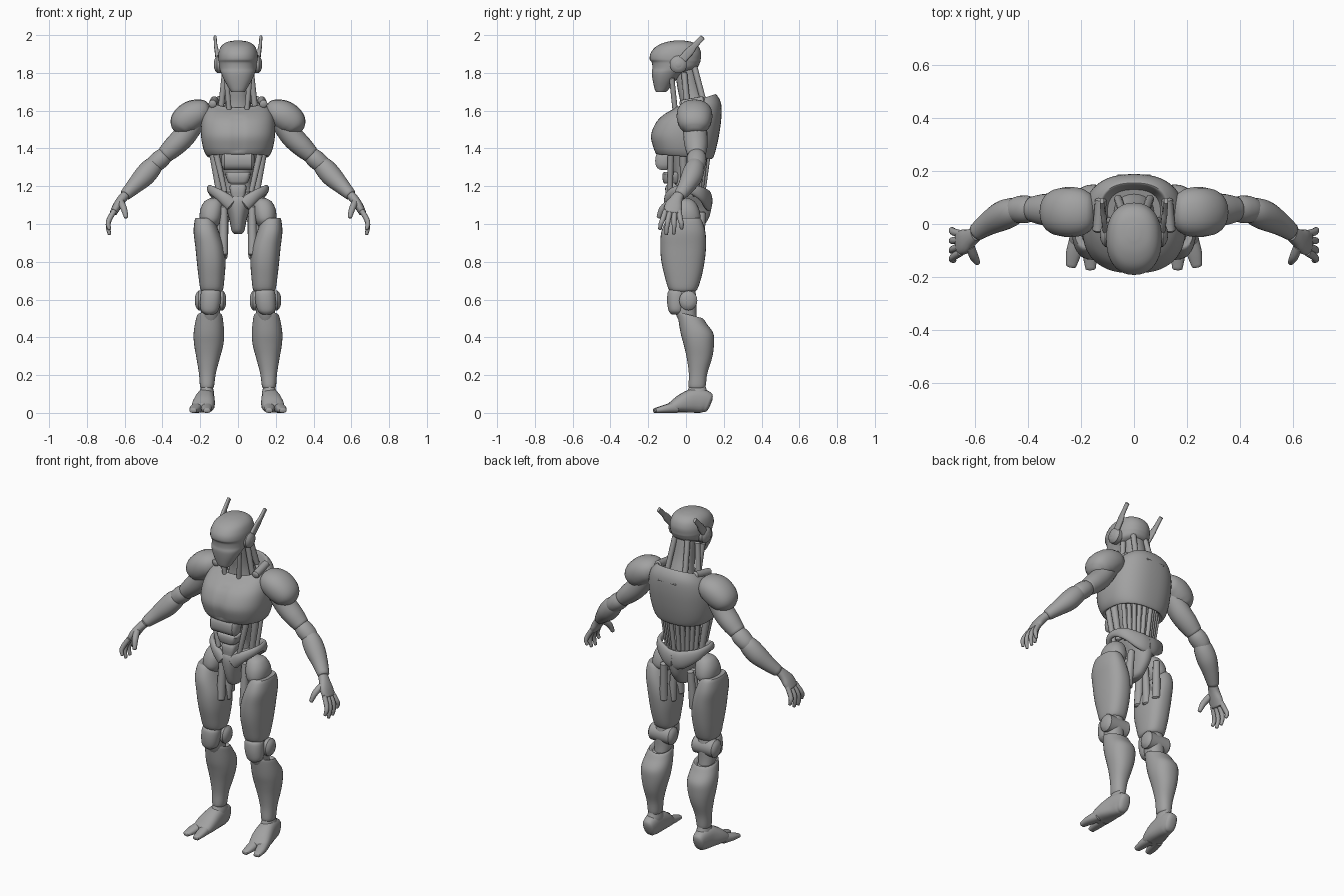
import bpy, math
from mathutils import Vector

grey = bpy.data.materials.new("plain_grey")
grey.diffuse_color = (0.36, 0.36, 0.36, 1)


def smooth_rows(rows, steps):
    """Catmull-Rom interpolation between rows of numbers."""
    out, n = [], len(rows)
    for i in range(n - 1):
        a, b = rows[max(i - 1, 0)], rows[i]
        c, d = rows[i + 1], rows[min(i + 2, n - 1)]
        for s in range(steps):
            t = s / steps
            out.append([0.5 * (2 * q + (r - p) * t + (2 * p - 5 * q + 4 * r - w) * t * t
                               + (3 * q - p - 3 * r + w) * t ** 3)
                        for p, q, r, w in zip(a, b, c, d)])
    return out + [list(rows[-1])]


def section(n, p):
    """Unit superellipse outline."""
    pts = []
    for i in range(n):
        c, s = math.cos(2 * math.pi * i / n), math.sin(2 * math.pi * i / n)
        pts.append((math.copysign(abs(c) ** (2 / p), c), math.copysign(abs(s) ** (2 / p), s)))
    return pts


def skin(name, rings, mirror, angle=40):
    n = len(rings[0])
    verts = [v for r in rings for v in r]
    faces = [(k * n + i, k * n + (i + 1) % n, (k + 1) * n + (i + 1) % n, (k + 1) * n + i)
             for k in range(len(rings) - 1) for i in range(n)]
    faces += [tuple(reversed(range(n))), tuple(range(len(verts) - n, len(verts)))]
    mesh = bpy.data.meshes.new(name)
    mesh.from_pydata(verts, [], faces)
    mesh.polygons.foreach_set("use_smooth", [True] * len(faces))
    mesh.set_sharp_from_angle(angle=math.radians(angle))
    mesh.materials.append(grey)
    obj = bpy.data.objects.new(name, mesh)
    bpy.context.collection.objects.link(obj)
    if mirror:
        obj.modifiers.new("mirror", 'MIRROR').use_mirror_merge = False
    return obj


def stack(name, rows, mirror=False, n=32, p=2.2, steps=4):
    """Level sections: z, centre x, half width, front y, back y, tilt."""
    rings = []
    for z, cx, rx, y0, y1, k in smooth_rows(rows, steps):
        cy, ry = (y0 + y1) / 2, (y1 - y0) / 2
        rings.append([(cx + c * rx, cy + s * ry, z + k * s * ry) for c, s in section(n, p)])
    return skin(name, rings, mirror)


def limb(name, rows, ref=(0, 1, 0), mirror=True, n=20, p=2.0, steps=4):
    """Sections along a path: x, y, z, radius along ref, radius across."""
    rows = smooth_rows(rows, steps)
    pts = [Vector(r[:3]) for r in rows]
    rings, last = [], len(pts) - 1
    for i, (c, r) in enumerate(zip(pts, rows)):
        t = (pts[min(i + 1, last)] - pts[max(i - 1, 0)]).normalized()
        u = Vector(ref)
        u = (u - u.dot(t) * t).normalized()
        v = t.cross(u)

        def ring(scale, shift):
            o = c + t * shift
            return [o + u * (a * r[3] * scale) + v * (b * r[4] * scale) for a, b in section(n, p)]
        m = min(r[3], r[4])
        if i == 0:
            rings += [ring(0.45, -0.35 * m), ring(0.8, -0.2 * m)]
        rings.append(ring(1, 0))
        if i == last:
            rings += [ring(0.8, 0.2 * m), ring(0.45, 0.35 * m)]
    return skin(name, rings, mirror)


def rod(name, a, b, r, r2=None, mirror=True):
    return limb(name, [(*a, r, r), (*b, r2 or r, r2 or r)], ref=(1, 0.3, 0),
                mirror=mirror, n=10, steps=1)


# Head with brow ridge and tapering jaw
stack("head", [
    (1.700, 0, .036, -.160, -.105, 0), (1.715, 0, .046, -.166, -.090, 0),
    (1.760, 0, .072, -.176, -.055, 0), (1.800, 0, .090, -.181, -.010, 0),
    (1.825, 0, .098, -.178, .055, 0), (1.855, 0, .102, -.181, .074, 0),
    (1.872, 0, .105, -.192, .078, 0), (1.905, 0, .103, -.187, .080, 0),
    (1.940, 0, .090, -.158, .066, 0), (1.962, 0, .062, -.110, .035, 0),
    (1.971, 0, .020, -.060, -.010, 0)], n=40, p=2.25)
limb("ear_disc", [(.085, -.04, 1.845, .046, .046), (.110, -.04, 1.845, .046, .046)], n=28, steps=1)
limb("ear_hub", [(.110, -.04, 1.845, .028, .028), (.118, -.04, 1.845, .028, .028)], n=24, steps=1)
limb("antenna", [(.108, -.025, 1.865, .010, .022), (.114, .025, 1.920, .010, .022),
                 (.118, .045, 1.943, .009, .015), (.121, .088, 1.988, .008, .014)],
     ref=(1, 0, 0), p=3, steps=2)

# Neck column and cables
stack("neck", [(1.56, 0, .085, -.03, .13, 0), (1.64, 0, .068, -.03, .105, 0),
               (1.72, 0, .058, -.045, .075, 0), (1.83, 0, .058, -.06, .050, 0)], n=24)
rod("neck_front_cable", (.045, -.055, 1.58), (.062, -.075, 1.77), .014)
rod("neck_side_cable", (.092, .01, 1.60), (.070, -.01, 1.80), .016)
rod("neck_back_cable", (.060, .095, 1.64), (.042, .045, 1.83), .016)

# Chest shell with open collar
chest = stack("chest", [
    (1.390, 0, .125, -.125, .105, -.08), (1.360, 0, .152, -.150, .130, -.08),
    (1.362, 0, .166, -.160, .143, -.08), (1.400, 0, .184, -.174, .158, -.04),
    (1.470, 0, .196, -.186, .175, 0), (1.550, 0, .193, -.158, .187, .06),
    (1.610, 0, .172, -.112, .186, .18), (1.645, 0, .140, -.068, .163, .32),
    (1.648, 0, .122, -.052, .148, .32), (1.600, 0, .100, -.035, .130, .25)], n=56, p=2.45)
for v in chest.data.vertices:  # breast groove
    if v.co.y < -.06 and 1.38 < v.co.z < 1.57:
        v.co.y += .010 * math.exp(-(v.co.x / .015) ** 2)
rod("shoulder_strap", (.135, -.025, 1.635), (.125, .090, 1.655), .022)
limb("back_groove_bar", [(-.06, .182, 1.615, .006, .006), (.06, .182, 1.615, .006, .006)],
     mirror=False, n=8, steps=1)

# Abdomen core, plates and cables
stack("waist_core", [(1.12, 0, .085, -.06, .075, 0), (1.22, 0, .072, -.06, .06, 0),
                     (1.30, 0, .085, -.08, .075, 0), (1.40, 0, .120, -.11, .10, 0)], n=24)
limb("belly_roller", [(-.072, -.118, 1.335, .045, .050), (.072, -.118, 1.335, .045, .050)],
     mirror=False, n=24, p=2.5, steps=1)
stack("belly_plate", [(1.215, 0, .045, -.115, -.03, 0), (1.225, 0, .055, -.122, -.03, 0),
                      (1.265, 0, .068, -.125, -.03, 0), (1.275, 0, .060, -.115, -.03, 0)], p=4, steps=2)
stack("lower_belly_plate", [(1.14, 0, .035, -.108, -.02, 0), (1.19, 0, .045, -.110, -.02, 0),
                            (1.21, 0, .040, -.100, -.02, 0)], p=4, steps=2)
rod("belly_strut", (.122, -.080, 1.40), (.070, -.085, 1.17), .018, .014)
rod("side_strut", (.135, -.015, 1.39), (.100, -.010, 1.17), .022, .017)
for i in range(5):
    x = .022 + .026 * i
    rod("back_cable_%d" % (i + 1), (x, .122 - .016 * i, 1.40), (x * .75, .088 - .011 * i, 1.15), .013)

# Pelvis with flared belt
stack("pelvis", [
    (.948, 0, .022, -.060, .035, 0), (.965, 0, .034, -.085, .070, 0),
    (1.02, 0, .046, -.106, .115, 0), (1.08, 0, .064, -.117, .134, 0),
    (1.13, 0, .092, -.115, .134, 0), (1.16, 0, .105, -.095, .120, 0),
    (1.17, 0, .080, -.070, .090, 0)], p=2.3)
limb("hip_belt", [(.035, -.096, 1.105, .038, .022), (.085, -.090, 1.145, .031, .020),
                  (.138, -.050, 1.178, .024, .015), (.150, .010, 1.185, .022, .014),
                  (.125, .075, 1.165, .034, .016), (.050, .112, 1.130, .052, .022),
                  (.000, .118, 1.120, .055, .022)], ref=(0, 0, 1))

# Legs
stack("hip_ball", [(.985, .145, .035, -.06, .04, 0), (1.02, .145, .056, -.09, .075, 0),
                   (1.075, .140, .060, -.085, .070, 0), (1.12, .132, .045, -.06, .045, 0),
                   (1.138, .128, .015, -.03, .01, 0)], True)
stack("thigh", [
    (1.030, .182, .036, -.075, .055, 0), (1.025, .178, .050, -.100, .080, 0),
    (.960, .168, .067, -.130, .102, 0), (.880, .150, .076, -.136, .106, 0),
    (.800, .142, .076, -.130, .098, 0), (.720, .140, .069, -.112, .082, 0),
    (.655, .139, .060, -.092, .060, 0), (.640, .139, .045, -.070, .040, 0)], True, p=2.4)
rod("inner_thigh_front_rod", (.075, -.040, 1.09), (.078, -.055, .84), .020, .026)
rod("inner_thigh_mid_rod", (.065, .020, 1.04), (.080, .015, .82), .018, .024)
rod("inner_thigh_back_rod", (.090, .085, 1.06), (.100, .070, .84), .020, .025)
stack("knee_core", [(.47, .148, .040, -.03, .06, 0), (.53, .146, .050, -.055, .055, 0),
                    (.60, .143, .052, -.06, .055, 0), (.68, .14, .045, -.05, .045, 0)], True)
limb("knee_disc", [(.080, .012, .595, .048, .052), (.210, .012, .595, .048, .052)], n=24, steps=1)
stack("knee_cap", [(.520, .150, .020, -.075, -.02, 0), (.540, .150, .045, -.092, -.01, 0),
                   (.590, .146, .054, -.100, 0, 0), (.640, .143, .052, -.096, 0, 0),
                   (.655, .143, .035, -.080, -.01, 0)], True)
stack("shin", [
    (.500, .150, .045, -.030, .070, -.2), (.518, .150, .064, -.045, .088, -.25),
    (.480, .152, .074, -.040, .112, -.15), (.420, .154, .081, -.028, .145, 0),
    (.360, .155, .077, -.012, .148, 0), (.290, .158, .062, .004, .138, 0),
    (.210, .162, .045, .015, .113, 0), (.140, .164, .037, .014, .104, 0),
    (.130, .164, .028, .025, .095, 0)], True)
stack("ankle", [(.05, .168, .040, -.02, .11, 0), (.10, .166, .040, 0, .115, 0),
                (.135, .165, .032, .015, .105, 0), (.16, .164, .028, .02, .10, 0)], True)
limb("foot", [(.168, .120, .052, .034, .052), (.168, .090, .062, .042, .062),
              (.172, .040, .064, .049, .064), (.180, -.020, .050, .058, .050),
              (.188, -.065, .033, .058, .033), (.192, -.085, .026, .050, .026)],
     ref=(1, 0, 0), p=2.5)
limb("inner_toe", [(.166, -.060, .030, .030, .030), (.166, -.115, .021, .028, .021),
                   (.164, -.170, .012, .019, .012)], ref=(1, 0, 0), p=2.4)
limb("outer_toe", [(.212, -.050, .030, .030, .030), (.228, -.110, .021, .029, .021),
                   (.238, -.160, .012, .019, .012)], ref=(1, 0, 0), p=2.4)

# Arms
limb("shoulder_pad", [(.165, .045, 1.598, .070, .055), (.195, .045, 1.592, .088, .070),
                      (.240, .045, 1.575, .095, .080), (.280, .045, 1.545, .090, .078),
                      (.304, .045, 1.515, .076, .064), (.315, .045, 1.498, .055, .045)], p=2.2)
limb("upper_arm", [(.225, .045, 1.550, .062, .058), (.285, .050, 1.465, .064, .060),
                   (.340, .054, 1.410, .060, .056), (.385, .056, 1.368, .048, .046)])
limb("elbow", [(.375, .056, 1.375, .040, .040), (.405, .056, 1.348, .052, .049),
               (.440, .054, 1.318, .050, .047), (.465, .048, 1.292, .038, .038)])
limb("forearm", [(.430, .055, 1.325, .040, .042), (.460, .046, 1.295, .053, .054),
                 (.500, .030, 1.250, .056, .055), (.550, .002, 1.200, .045, .043),
                 (.595, -.030, 1.155, .034, .031)])
limb("palm", [(.598, -.038, 1.152, .028, .024), (.618, -.052, 1.128, .034, .024),
              (.640, -.066, 1.095, .047, .023), (.660, -.072, 1.058, .046, .019)], p=2.3)
limb("thumb", [(.620, -.085, 1.115, .018, .018), (.604, -.125, 1.080, .017, .017),
               (.592, -.145, 1.035, .011, .011)], ref=(1, 0, 0), n=12)
for i, (y0, y1, z) in enumerate([(-.108, -.138, .972), (-.084, -.104, .945),
                                 (-.060, -.065, .948), (-.037, -.024, .975)]):
    limb("finger_%d" % (i + 1), [(.655, y0, 1.070, .014, .014),
                                 (.681, (y0 + y1) / 2, 1.025, .014, .014),
                                 (.688, y1 * .97, (z + 1.025) / 2, .012, .012),
                                 (.680, y1, z, .009, .009)], n=12, steps=3)
